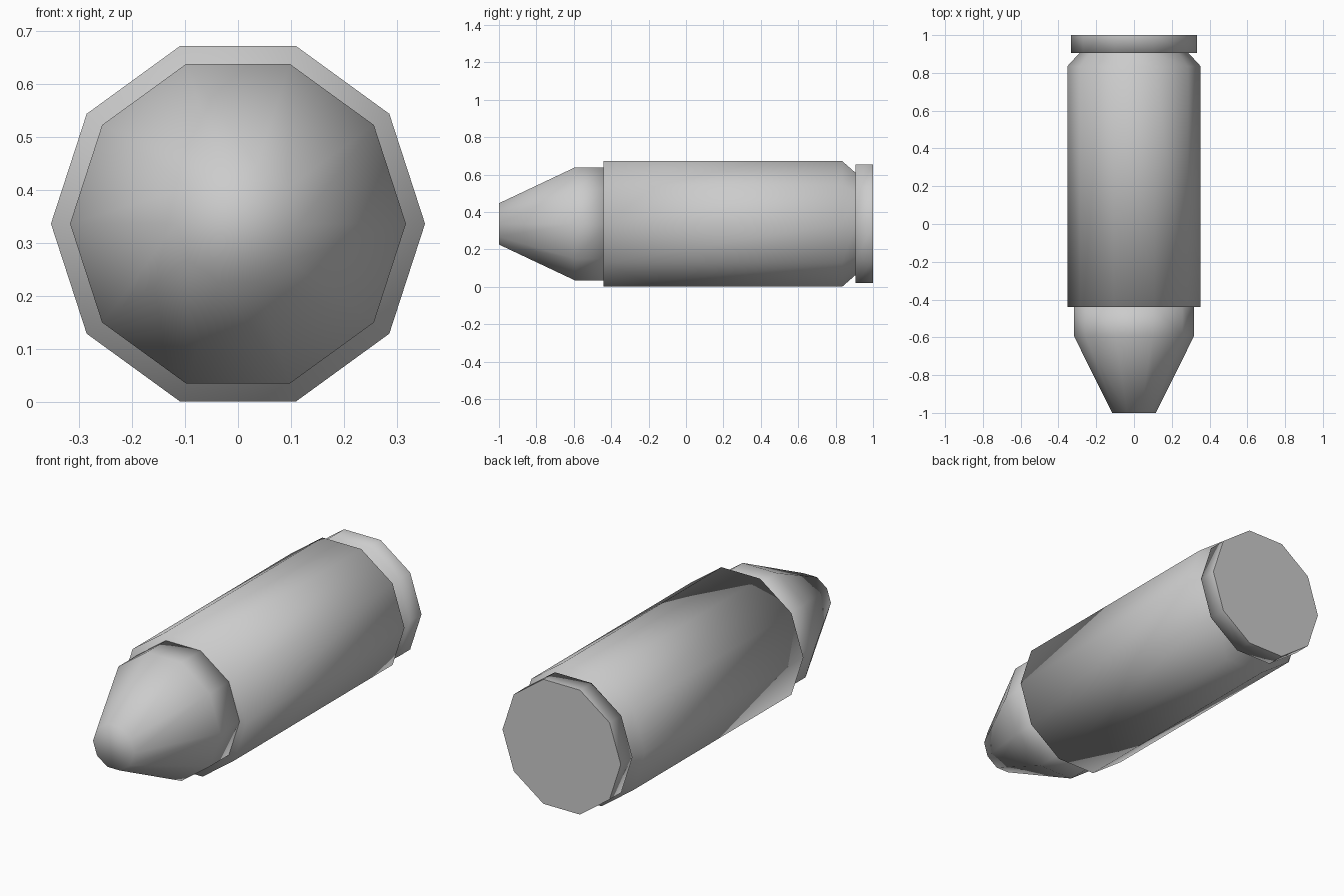
import bpy
import bmesh
from math import cos, sin, tau

SIDES = 10
AXIS_Z = 0.336

cube = bpy.data.objects.get("Cube")
if cube:
    bpy.data.objects.remove(cube, do_unlink=True)

metal = bpy.data.materials.new("grey_metal")
metal.use_nodes = True
GREY = (0.6, 0.6, 0.6, 1)
metal.diffuse_color = GREY
metal.node_tree.nodes["Principled BSDF"].inputs["Base Color"].default_value = GREY


def lathe(name, profile, flat_back=False):
    """Closed ten-sided solid along y from (y, radius) pairs, front to back."""
    bm = bmesh.new()
    rings = [[bm.verts.new((r * cos(tau * i / SIDES), y, AXIS_Z + r * sin(tau * i / SIDES)))
              for i in range(SIDES)] for y, r in profile]
    for a, b in zip(rings, rings[1:]):
        for i in range(SIDES):
            j = (i + 1) % SIDES
            bm.faces.new((a[i], a[j], b[j], b[i]))
    bm.faces.new(rings[0])
    back = bm.faces.new(rings[-1])
    bmesh.ops.recalc_face_normals(bm, faces=bm.faces)
    for face in bm.faces:
        face.smooth = True
    if flat_back:
        back.smooth = False
        for edge in back.edges:
            edge.smooth = False
    mesh = bpy.data.meshes.new(name)
    bm.to_mesh(mesh)
    bm.free()
    mesh.materials.append(metal)
    obj = bpy.data.objects.new(name, mesh)
    bpy.context.collection.objects.link(obj)


# Tapered nose with a blunt tip, seated inside the casing
lathe("nose", [(-1, 0.116), (-0.595, 0.317), (-0.42, 0.317)])
# Main casing, chamfered towards the groove
lathe("casing", [(-0.44, 0.353), (0.835, 0.353), (0.908, 0.286), (0.93, 0.286)])
# Rim disc with a flat rear face
lathe("rim", [(0.906, 0.333), (1, 0.333)], flat_back=True)
